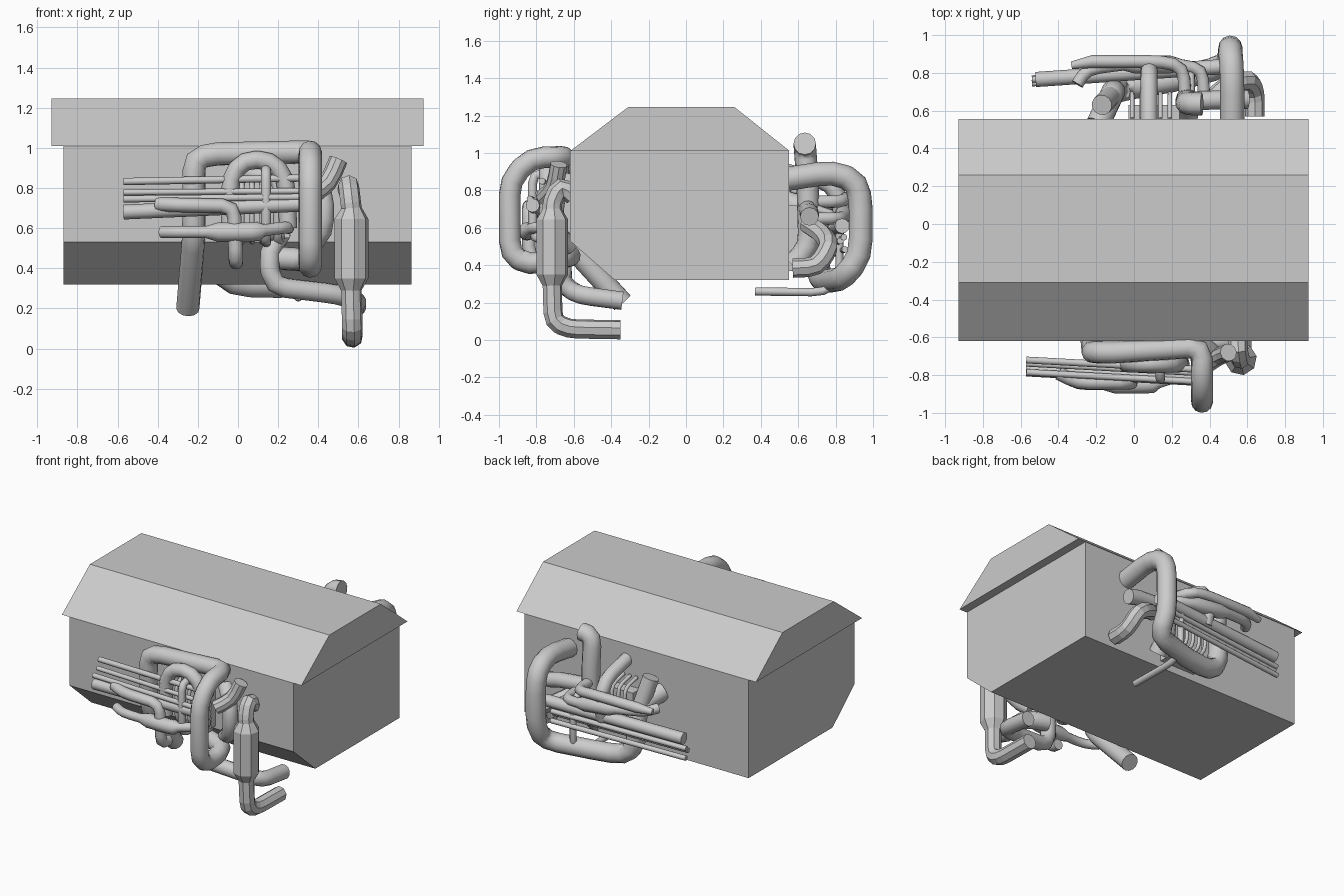
import bpy, bmesh
from mathutils import Vector


def prism(name, profile, x0, x1):
    """Extrude a (y, z) profile along x."""
    bm = bmesh.new()
    face = bm.faces.new([bm.verts.new((x0, y, z)) for y, z in profile])
    ext = bmesh.ops.extrude_face_region(bm, geom=[face])
    bmesh.ops.translate(bm, vec=(x1 - x0, 0, 0),
                        verts=[v for v in ext["geom"] if isinstance(v, bmesh.types.BMVert)])
    bmesh.ops.recalc_face_normals(bm, faces=bm.faces)
    me = bpy.data.meshes.new(name)
    bm.to_mesh(me)
    bm.free()
    ob = bpy.data.objects.new(name, me)
    bpy.context.collection.objects.link(ob)
    return ob


def pipe(name, r, pts, bend=0.07, res=4, smooth=True):
    """Capped tube through pts with rounded corners; a 4th value scales the radius."""
    pos = [Vector(p[:3]) for p in pts]
    rad = [p[3] if len(p) > 3 else 1.0 for p in pts]
    path = [(pos[0], rad[0])]
    for i in range(1, len(pos) - 1):
        p = pos[i]
        a, b = pos[i - 1] - p, pos[i + 1] - p
        if a.angle(b) > 2.9:
            path.append((p, rad[i]))
            continue
        a = p + a.normalized() * min(bend, a.length * 0.45)
        b = p + b.normalized() * min(bend, b.length * 0.45)
        for t in (0.0, 0.5, 1.0):
            path.append((a * (1 - t) ** 2 + p * 2 * t * (1 - t) + b * t * t, rad[i]))
    path.append((pos[-1], rad[-1]))
    cu = bpy.data.curves.new(name, "CURVE")
    cu.dimensions = "3D"
    cu.bevel_depth = r
    cu.bevel_resolution = res
    cu.use_fill_caps = True
    sp = cu.splines.new("POLY")
    sp.points.add(len(path) - 1)
    sp.use_smooth = smooth
    for q, (p, s) in zip(sp.points, path):
        q.co = (*p, 1)
        q.radius = s
    ob = bpy.data.objects.new(name, cu)
    bpy.context.collection.objects.link(ob)
    return ob


# Main housing and hipped lid
prism("housing", [(-0.62, 1.01), (-0.62, 0.53), (-0.38, 0.32), (0.55, 0.32), (0.55, 1.01)], -0.87, 0.865)
prism("lid", [(-0.62, 1.01), (-0.31, 1.245), (0.26, 1.245), (0.555, 1.01)], -0.93, 0.925)

# ---- Front pipework ----
pipe("front_main_loop", 0.058, [
    (-0.25, -0.34, 0.2), (-0.22, -0.67, 0.56), (-0.22, -0.68, 0.95), (-0.1, -0.68, 0.97),
    (0.36, -0.65, 0.98), (0.36, -0.83, 0.975), (0.36, -0.942, 0.85), (0.36, -0.942, 0.46),
    (0.36, -0.84, 0.4), (0.36, -0.66, 0.44), (0.2, -0.62, 0.45)])
pipe("front_drain_pipe", 0.05, [
    (0.22, -0.6, 0.58), (0.15, -0.66, 0.48), (0.17, -0.66, 0.31), (0.5, -0.62, 0.27),
    (0.59, -0.57, 0.24), (0.59, -0.34, 0.21)])
pipe("exhaust_muffler", 0.052, [
    (0.55, -0.6, 0.77), (0.55, -0.67, 0.83), (0.56, -0.715, 0.74), (0.565, -0.715, 0.7),
    (0.565, -0.715, 0.645, 1.65), (0.565, -0.715, 0.35, 1.65), (0.565, -0.715, 0.29),
    (0.57, -0.71, 0.1), (0.57, -0.63, 0.06), (0.57, -0.35, 0.055)],
    bend=0.05, res=2, smooth=False)
# Straight rods
for i, (y0, z0, z1, r) in enumerate([(-0.72, 0.832, 0.85, 0.018), (-0.74, 0.778, 0.785, 0.015),
                                     (-0.785, 0.745, 0.755, 0.017), (-0.77, 0.68, 0.72, 0.037)]):
    pipe(f"front_rod_{i}", r, [(-0.57, y0, z0), (0.34, y0 - 0.05, z1)])
# Branching thin pipes
pipe("front_branch_upper", 0.036, [
    (-0.4, -0.79, 0.72), (-0.3, -0.84, 0.715), (-0.02, -0.84, 0.71), (-0.01, -0.84, 0.44),
    (-0.01, -0.76, 0.43)], bend=0.06)
pipe("front_branch_lower", 0.03, [
    (-0.38, -0.8, 0.58), (-0.3, -0.85, 0.58), (-0.16, -0.85, 0.58), (-0.1, -0.85, 0.58, 1.6),
    (0.08, -0.85, 0.58, 1.6), (0.13, -0.84, 0.59), (0.25, -0.8, 0.605), (0.25, -0.7, 0.6)])
pipe("front_inner_loop", 0.045, [
    (-0.04, -0.74, 0.6), (-0.04, -0.74, 0.85), (0.03, -0.74, 0.94), (0.16, -0.74, 0.94),
    (0.24, -0.74, 0.85), (0.25, -0.74, 0.6)])
pipe("front_inner_loop_small", 0.03, [
    (0.05, -0.6, 0.86), (0.05, -0.69, 0.87), (0.2, -0.7, 0.86), (0.2, -0.7, 0.56), (0.2, -0.6, 0.52)])
pipe("front_upright", 0.025, [
    (0.14, -0.7, 0.89), (0.14, -0.82, 0.89), (0.14, -0.82, 0.54), (0.14, -0.7, 0.53)], bend=0.05)
pipe("front_side_elbow", 0.047, [
    (0.5, -0.68, 0.94), (0.45, -0.7, 0.82), (0.36, -0.76, 0.76)], smooth=False, res=3)
pipe("front_side_bend", 0.05, [
    (0.34, -0.62, 0.85), (0.43, -0.7, 0.78), (0.43, -0.7, 0.58), (0.34, -0.62, 0.5)])

# ---- Rear pipework ----
pipe("rear_main_loop", 0.064, [
    (0.52, 0.53, 0.86), (0.52, 0.79, 0.9), (0.51, 0.92, 0.84), (0.51, 0.934, 0.7),
    (0.51, 0.934, 0.45), (0.5, 0.84, 0.33), (0.2, 0.76, 0.315), (-0.03, 0.72, 0.32),
    (-0.11, 0.7, 0.42), (-0.11, 0.7, 0.68), (-0.19, 0.53, 0.74)], bend=0.09)
pipe("rear_riser", 0.06, [
    (0.36, 0.635, 1.05), (0.28, 0.635, 1.04), (0.28, 0.65, 0.85), (0.28, 0.66, 0.5),
    (0.28, 0.57, 0.4)])
pipe("rear_slanted_stack", 0.055, [(-0.1, 0.7, 0.58), (-0.17, 0.63, 0.87)])
pipe("rear_center_elbow", 0.045, [
    (0.08, 0.53, 0.9), (0.08, 0.78, 0.84), (0.08, 0.84, 0.7), (0.08, 0.8, 0.58)])
pipe("rear_bulged_pipe", 0.033, [
    (-0.3, 0.74, 0.73), (-0.25, 0.82, 0.72), (-0.06, 0.845, 0.7), (0.0, 0.845, 0.69, 1.45),
    (0.19, 0.845, 0.67, 1.45), (0.25, 0.84, 0.66), (0.36, 0.82, 0.65), (0.37, 0.7, 0.65)])
pipe("rear_thick_rod", 0.04, [(-0.52, 0.765, 0.585), (0.5, 0.835, 0.61)])
for i, (y, z) in enumerate([(0.745, 0.5), (0.765, 0.52), (0.77, 0.455)]):
    pipe(f"rear_rod_{i}", 0.017, [(-0.54, y, z), (0.45, y + 0.08, z + 0.03)])
pipe("rear_upper_arch", 0.034, [
    (-0.33, 0.84, 0.75, 0.6), (-0.22, 0.86, 0.76), (0.15, 0.86, 0.76), (0.26, 0.83, 0.74),
    (0.27, 0.7, 0.74)])
pipe("rear_outlet_elbow", 0.052, [
    (0.64, 0.57, 0.385), (0.64, 0.7, 0.39), (0.61, 0.77, 0.5), (0.5, 0.74, 0.56), (0.4, 0.65, 0.62)],
    res=2, smooth=False, bend=0.05)
pipe("rear_stub_pipe", 0.05, [(0.28, 0.65, 0.7), (0.52, 0.66, 0.68), (0.6, 0.66, 0.66)])
pipe("rear_under_tube", 0.022, [
    (0.3, 0.37, 0.26), (0.3, 0.74, 0.255), (0.3, 0.82, 0.32), (0.3, 0.82, 0.66), (0.3, 0.7, 0.7)])

# Wall-mounted manifolds with thin fins
prism("rear_manifold", [(0.54, 0.37), (0.63, 0.37), (0.63, 0.72), (0.54, 0.72)], -0.03, 0.24)
prism("front_manifold", [(-0.6, 0.55), (-0.67, 0.55), (-0.67, 0.84), (-0.6, 0.84)], 0.0, 0.26)
for i in range(5):
    x = -0.01 + i * 0.05
    pipe(f"rear_fin_{i}", 0.012, [(x, 0.56, 0.8), (x, 0.69, 0.77), (x, 0.69, 0.48), (x, 0.6, 0.45)], bend=0.04)
    pipe(f"front_fin_{i}", 0.012, [(x + 0.03, -0.62, 0.84), (x + 0.03, -0.71, 0.82),
                                   (x + 0.03, -0.71, 0.56), (x + 0.03, -0.62, 0.53)], bend=0.04)

# Turn every tube into a mesh
bpy.ops.object.select_all(action="DESELECT")
for ob in bpy.context.scene.objects:
    if ob.type == "CURVE":
        ob.select_set(True)
        bpy.context.view_layer.objects.active = ob
bpy.ops.object.convert(target="MESH")
for ob in bpy.context.selected_objects:
    if ob.name not in ("exhaust_muffler", "rear_outlet_elbow", "front_side_elbow"):
        bpy.context.view_layer.objects.active = ob
bpy.ops.object.select_all(action="DESELECT")
